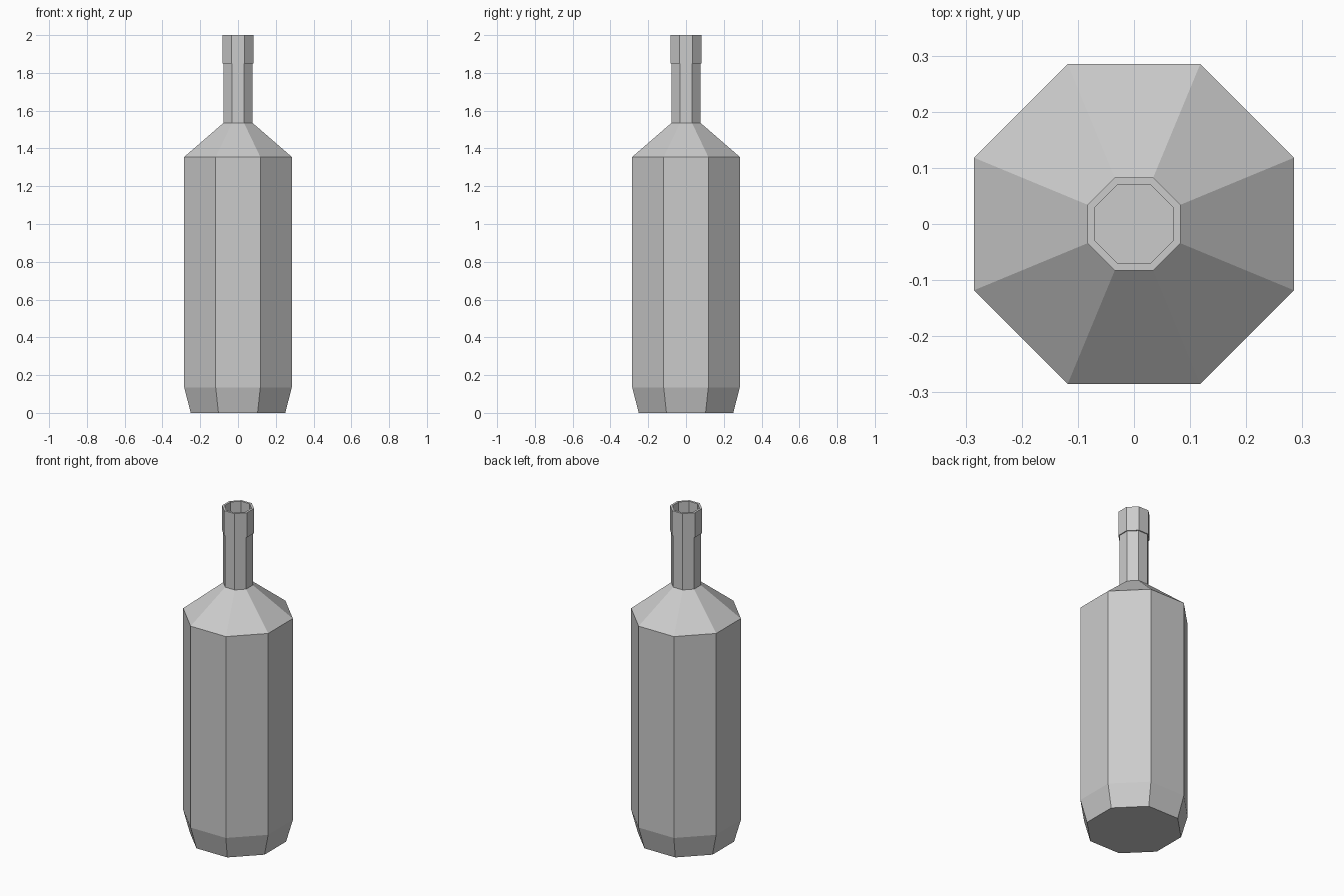
import bpy
import bmesh
from math import cos, sin, pi

cube = bpy.data.objects.get("Cube")
if cube:
    bpy.data.objects.remove(cube, do_unlink=True)

SIDES = 8

# Single flat grey
grey = bpy.data.materials.new("plain grey")
grey.use_nodes = True
color = (0.6, 0.6, 0.6, 1.0)
grey.diffuse_color = color
grey.node_tree.nodes["Principled BSDF"].inputs["Base Color"].default_value = color


def lathe(name, profile):
    """Closed octagonal solid from (flat-to-centre distance, height) pairs."""
    bm = bmesh.new()
    rings = []
    for apothem, z in profile:
        r = apothem / cos(pi / SIDES)
        angles = [(i + 0.5) * 2 * pi / SIDES for i in range(SIDES)]
        rings.append([bm.verts.new((r * cos(a), r * sin(a), z)) for a in angles])
    for low, high in zip(rings, rings[1:]):
        for i in range(SIDES):
            j = (i + 1) % SIDES
            bm.faces.new((low[i], low[j], high[j], high[i]))
    bm.faces.new(rings[0][::-1])
    bm.faces.new(rings[-1])
    bmesh.ops.recalc_face_normals(bm, faces=bm.faces[:])
    mesh = bpy.data.meshes.new(name)
    bm.to_mesh(mesh)
    bm.free()
    mesh.materials.append(grey)
    obj = bpy.data.objects.new(name, mesh)
    bpy.context.collection.objects.link(obj)
    return obj


# Tapered base, straight body, sloped shoulder, neck, lip and recessed mouth
lathe("bottle", [
    (0.25, 0.0),
    (0.285, 0.135),
    (0.285, 1.355),
    (0.077, 1.535),
    (0.077, 1.85),
    (0.083, 1.85),
    (0.083, 2.0),
    (0.07, 2.0),
    (0.07, 1.85),
])
